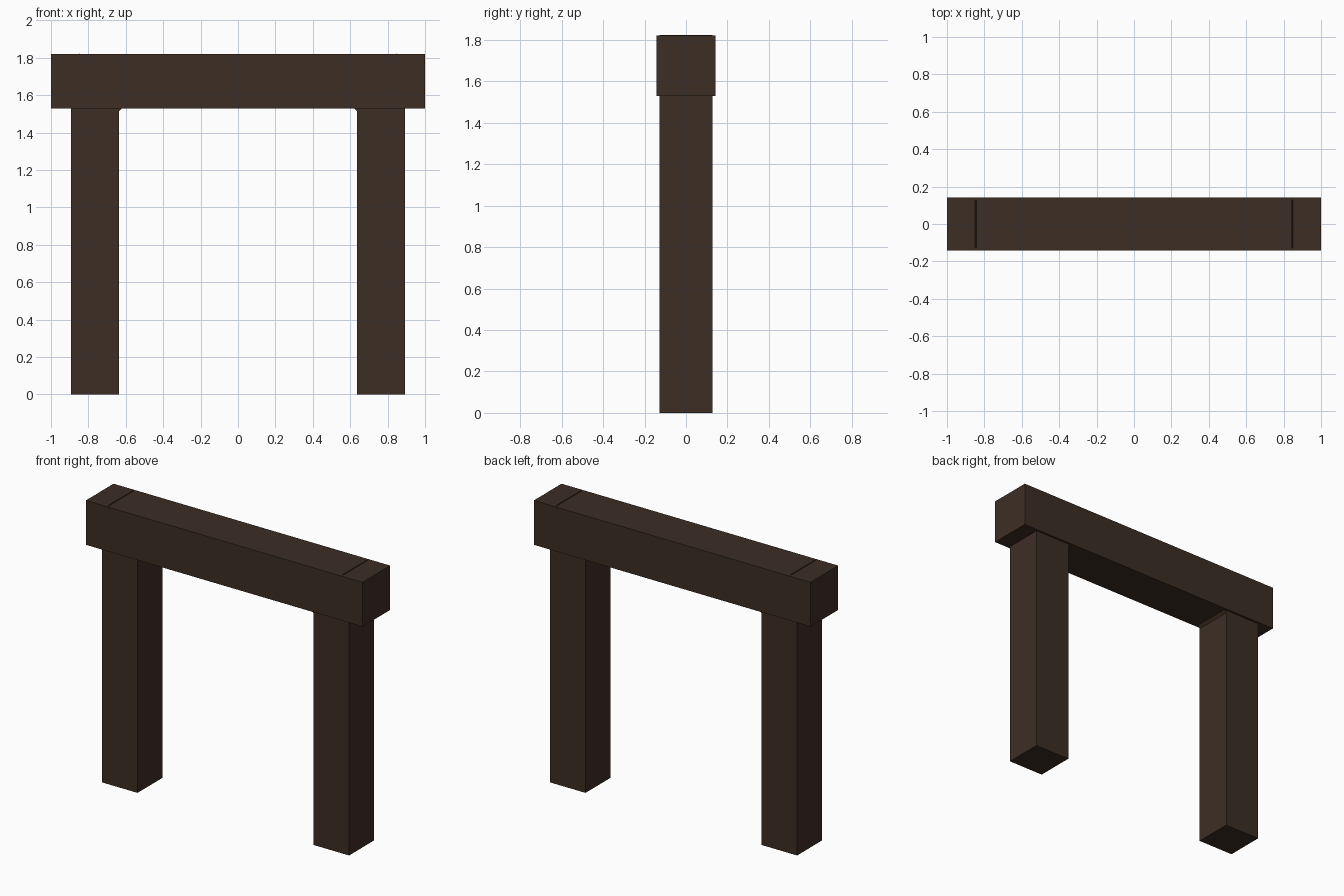
import bpy
import math

if "Cube" in bpy.data.objects:
    bpy.data.objects.remove(bpy.data.objects["Cube"])

wood = bpy.data.materials.new("dark brown wood")
wood.diffuse_color = (0.046, 0.027, 0.018, 1)
wood.use_nodes = True
wood.node_tree.nodes["Principled BSDF"].inputs["Base Color"].default_value = wood.diffuse_color


def box(name, centre, size, tilt=0):
    bpy.ops.mesh.primitive_cube_add(size=1, location=centre, rotation=(0, tilt, 0))
    ob = bpy.context.object
    ob.name = name
    ob.scale = size
    ob.data.materials.append(wood)
    return ob


# Lintel beam across the top
box("lintel_beam", (0, 0, 1.675), (2, 0.286, 0.29))

for side, label in ((-1, "left"), (1, "right")):
    # Square post
    box(label + "_post", (side * 0.765, 0, 0.765), (0.256, 0.256, 1.53))
    # Diagonal brace inside the joint: its corners just show above and below the beam
    box(label + "_brace", (side * 0.743, 0, 1.667), (0.368, 0.256, 0.075),
        -side * math.radians(45))
